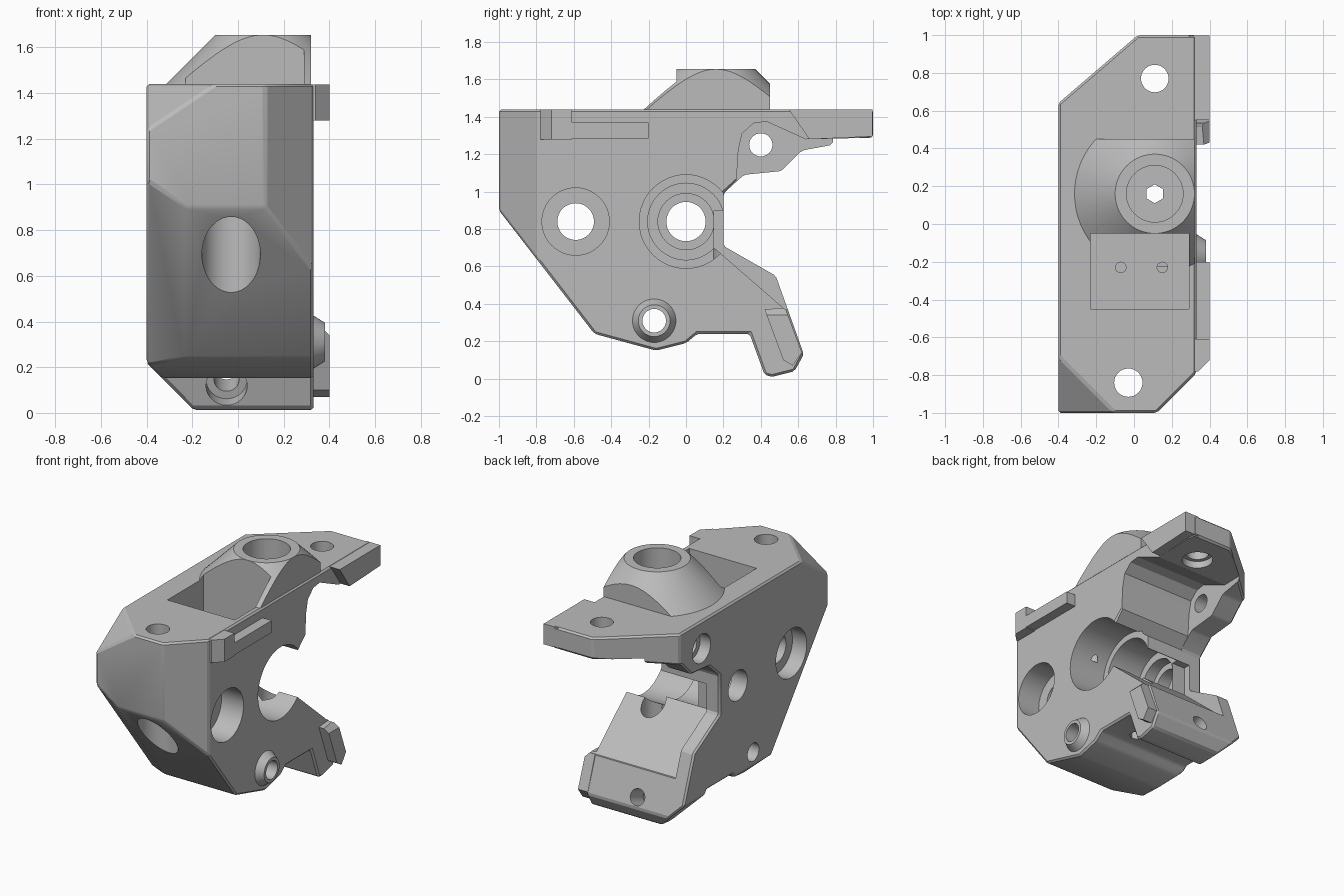
import bpy, bmesh, math
from mathutils import Vector, Matrix

if "Cube" in bpy.data.objects:
    bpy.data.objects.remove(bpy.data.objects["Cube"], do_unlink=True)

grey = bpy.data.materials.new("light grey plastic")
grey.use_nodes = True
colour = (0.5, 0.5, 0.5, 1)
grey.diffuse_color = colour
grey.node_tree.nodes["Principled BSDF"].inputs["Base Color"].default_value = colour


def make(name, bm):
    bmesh.ops.recalc_face_normals(bm, faces=bm.faces)
    mesh = bpy.data.meshes.new(name)
    bm.to_mesh(mesh)
    bm.free()
    mesh.materials.append(grey)
    ob = bpy.data.objects.new(name, mesh)
    bpy.context.collection.objects.link(ob)
    return ob


def prism(points, x0, x1):
    """Side outline (y, z) extruded along x."""
    bm = bmesh.new()
    face = bm.faces.new([bm.verts.new((x0, y, z)) for y, z in points])
    ext = bmesh.ops.extrude_face_region(bm, geom=[face])
    verts = [v for v in ext["geom"] if isinstance(v, bmesh.types.BMVert)]
    bmesh.ops.translate(bm, verts=verts, vec=(x1 - x0, 0, 0))
    return bm


def rod(a, b, r0, r1=None, sides=48):
    """Cylinder or cone between two points."""
    a, b = Vector(a), Vector(b)
    bm = bmesh.new()
    turn = (b - a).to_track_quat("Z", "Y").to_matrix().to_4x4()
    bmesh.ops.create_cone(bm, cap_ends=True, segments=sides, radius1=r0,
                          radius2=r0 if r1 is None else r1, depth=(b - a).length,
                          matrix=Matrix.Translation((a + b) / 2) @ turn)
    return bm


def box(lo, hi):
    return prism([(lo[1], lo[2]), (hi[1], lo[2]), (hi[1], hi[2]), (lo[1], hi[2])], lo[0], hi[0])


def slice_off(bm, point, normal):
    """Remove everything on the normal's side of a plane."""
    bmesh.ops.bisect_plane(bm, geom=bm.verts[:] + bm.edges[:] + bm.faces[:],
                           plane_co=point, plane_no=normal, clear_outer=True)
    bmesh.ops.holes_fill(bm, edges=[e for e in bm.edges if e.is_boundary], sides=0)


def combine(bm, operation):
    """Apply one boolean to the body and discard the tool."""
    tool = make("tool", bm)
    mod = body.modifiers.new("combine", "BOOLEAN")
    mod.operation, mod.solver, mod.object = operation, "EXACT", tool
    dg = bpy.context.evaluated_depsgraph_get()
    mesh = bpy.data.meshes.new_from_object(body.evaluated_get(dg))
    body.modifiers.clear()
    body.data = mesh
    bpy.data.objects.remove(tool, do_unlink=True)


def cut(bm):
    combine(bm, "DIFFERENCE")


def add(bm):
    combine(bm, "UNION")


# Main housing with top plate and rear arm
outline = [(-1, 1.44), (1, 1.44), (1, 1.29), (0.62, 1.22), (0.51, 1.11), (0.31, 1.09),
           (0.2, 0.99), (0.2, 0.71), (0.48, 0.55), (0.63, 0.13), (0.58, 0.04), (0.46, 0.01),
           (0.42, 0.02), (0.34, 0.24), (0.06, 0.24), (0, 0.19), (-0.16, 0.15),
           (-0.49, 0.24), (-1, 0.9)]
bm = prism(outline, -0.4, 0.33)
for point, normal in [((0.12, -1, 0), (1, -1, 0)),             # front right corner
                      ((-0.4, 0.64, 0), (-0.36, 0.42, 0)),     # rear left of plate
                      ((-0.4, -1, 1.24), (-0.2, -0.2, 0.3)),   # front top left facet
                      ((-0.4, -1, 1.02), (-0.071, -0.132, -0.102)),  # lower left facet
                      ((-0.4, 0, 0.22), (-1, 0, -1))]:         # arm left corner
    slice_off(bm, point, normal)
bmesh.ops.recalc_face_normals(bm, faces=bm.faces)
bmesh.ops.bevel(bm, geom=[e for e in bm.edges if e.calc_face_angle(0) > 0.4],
                offset=0.012, segments=1, affect="EDGES")
body = make("mount_housing", bm)

# Flared tower on the top plate
tower = rod((0.11, 0.16, 1.42), (0.11, 0.16, 1.655), 0.445, 0.21, 64)
slice_off(tower, (0, 0.45, 0), (0, 1, 0))
slice_off(tower, (0.32, 0, 0), (1, 0, 0))
add(tower)

# Rails on the right side
front_rail = box((0.25, -0.78, 1.28), (0.4, -0.61, 1.438))
slice_off(front_rail, (0.12, -1, 0), (1, -1, 0))
add(front_rail)
add(box((0.3, -0.63, 1.285), (0.4, -0.2, 1.37)))
add(prism([(0.55, 1.438), (0.998, 1.438), (0.998, 1.295), (0.66, 1.28)], 0.29, 0.4))
arm_rail = prism([(0.42, 0.37), (0.53, 0.38), (0.62, 0.14), (0.57, 0.07), (0.52, 0.1)], 0.3, 0.4)
slice_off(arm_rail, (0.4, 0, 0.34), (1, 0, 1))
add(arm_rail)

# Small boss low on the right side
add(rod((0.3, -0.17, 0.31), (0.38, -0.17, 0.31), 0.135, 0.085))

# Rear recess under the plate, leaving a left wall
cut(prism([(0.2, 0.9), (0.2, 0.99), (0.27, 1.06), (0.28, 1.22), (0.3, 1.31), (0.36, 1.365),
           (0.43, 1.375), (0.64, 1.28), (1.1, 1.291), (1.1, 0.9)], -0.23, 0.6))

# Recessed panel on the arm, leaving a left lip
cut(prism([(0.15, 0.7), (0.53, 0.37), (0.7, 0.37), (0.7, 0.9), (0.15, 0.9)], -0.3, 0.6))

# Top pocket with two small screw holes
cut(box((-0.23, -0.45, 1.12), (0.29, -0.05, 1.8)))
for x in (-0.07, 0.15):
    cut(rod((x, -0.23, 0.95), (x, -0.23, 1.2), 0.028, sides=16))

# Tower bore, hex channel and groove in the arm panel
cut(rod((0.11, 0.16, 1.4), (0.11, 0.16, 1.8), 0.15))
cut(rod((0.11, 0.16, -0.1), (0.11, 0.16, 1.5), 0.05, sides=6))
cut(rod((0.11, 0.2, 0.5), (0.11, 0.2, 0.9), 0.08, sides=24))

# Stepped centre bore
for x, r in [(0.05, 0.25), (-0.2, 0.205), (-0.28, 0.15), (-0.6, 0.105)]:
    cut(rod((x, 0, 0.84), (0.6, 0, 0.84), r))

# Forward cross bore, counterbored on both sides
cut(rod((-0.6, -0.59, 0.84), (0.6, -0.59, 0.84), 0.098))
cut(rod((0.16, -0.59, 0.84), (0.6, -0.59, 0.84), 0.18))
cut(rod((-0.6, -0.59, 0.84), (-0.29, -0.59, 0.84), 0.17))

# Lower cross hole and rear ear hole
cut(rod((-0.6, -0.17, 0.31), (0.6, -0.17, 0.31), 0.063, sides=32))
cut(rod((-0.6, 0.4, 1.25), (0.0, 0.4, 1.25), 0.062, sides=32))
cut(rod((-0.6, 0.4, 1.25), (-0.32, 0.4, 1.25), 0.1, sides=32))

# Vertical screw holes in front and in the rear plate
cut(rod((-0.03, -0.84, 0.4), (-0.03, -0.84, 1.6), 0.075, sides=32))
cut(rod((-0.03, -0.84, 0.4), (-0.03, -0.84, 1.2), 0.128))
cut(rod((0.11, 0.77, 1.1), (0.11, 0.77, 1.6), 0.073, sides=32))
cut(rod((0.11, 0.77, 1.1), (0.11, 0.77, 1.33), 0.1, sides=32))

# Screw hole across the arm
centre, axis = Vector((-0.05, 0.5, 0.16)), Vector((0, 0.94, 0.34))
cut(rod(centre - axis * 0.3, centre + axis * 0.3, 0.055, sides=32))
cut(rod(centre - axis * 0.3, centre - axis * 0.04, 0.09, sides=32))

# Shading
bpy.ops.object.select_all(action="DESELECT")
body.select_set(True)
bpy.context.view_layer.objects.active = body
bpy.ops.object.shade_smooth_by_angle(angle=math.radians(20))
